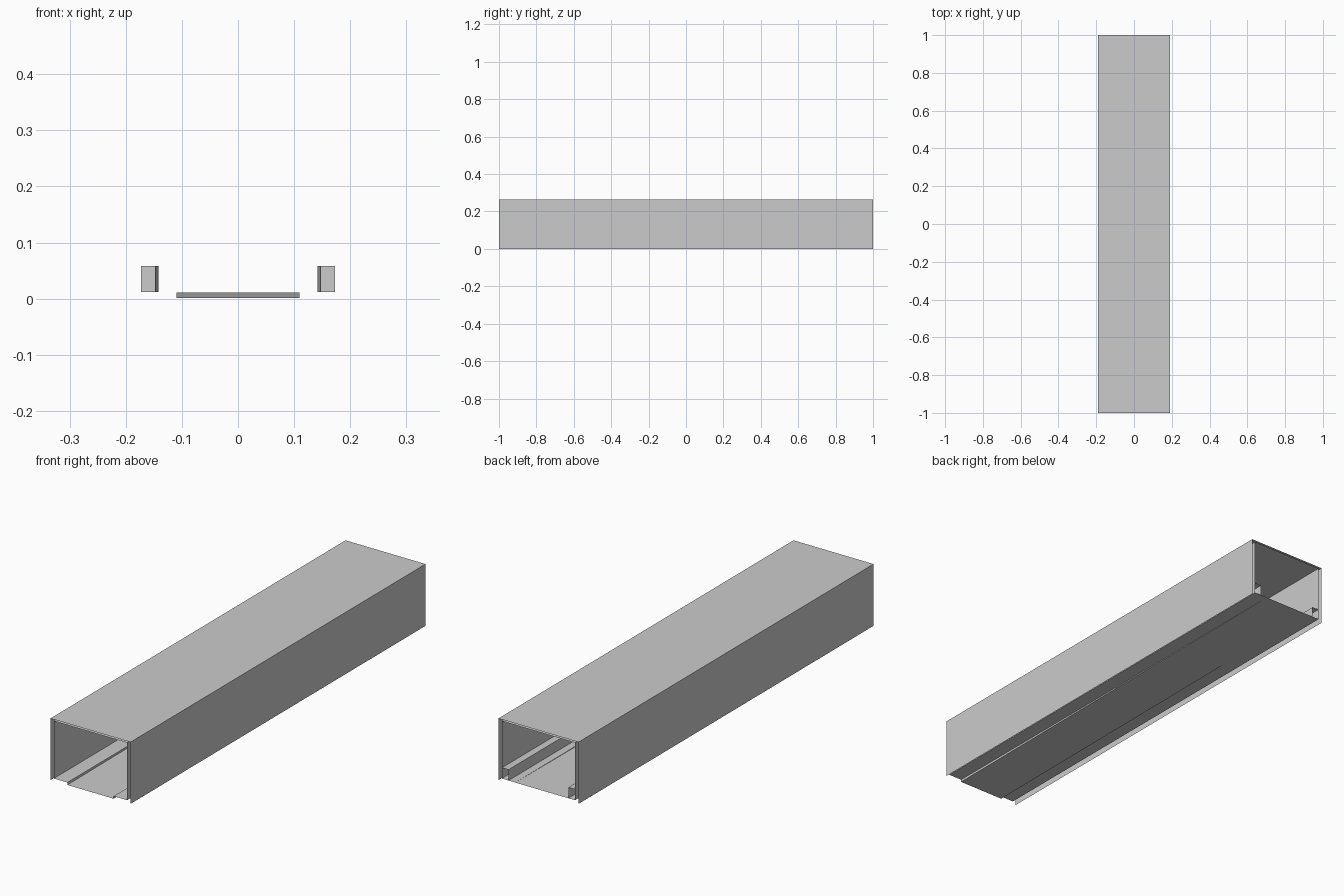
import bpy

if "Cube" in bpy.data.objects:
    bpy.data.objects.remove(bpy.data.objects["Cube"])

def mesh_object(name, verts, faces):
    me = bpy.data.meshes.new(name)
    me.from_pydata(verts, [], faces)
    me.update()
    ob = bpy.data.objects.new(name, me)
    bpy.context.collection.objects.link(ob)
    return ob

def loft(name, front, back, y0=-1.0, y1=1.0):
    """Open sheet between a front and a back (x, z) profile."""
    n = len(front)
    verts = [(x, y0, z) for x, z in front] + [(x, y1, z) for x, z in back]
    faces = [(i, i + 1, n + i + 1, n + i) for i in range(n - 1)]
    return mesh_object(name, verts, faces)

W, H = 0.19, 0.265          # outer half width and height
IW, IH = 0.174, 0.258       # inner half width and ceiling
FLOOR, LOW, LANE = 0.0115, 0.001, 0.11

# thin outer shell, open at both ends and below
outer = [(-W, 0), (-W, H), (W, H), (W, 0)]
loft("outer_shell", outer, outer)

# inner walls and ceiling
inner = [(IW, FLOOR), (IW, IH), (-IW, IH), (-IW, FLOOR)]
loft("inner_lining", inner, inner)

# floor with a recessed lane ramping up to the back
def floor_profile(z):
    return [(-IW, FLOOR), (-LANE, FLOOR), (-LANE, z), (LANE, z), (LANE, FLOOR), (IW, FLOOR)]
loft("ramped_floor", floor_profile(LOW), floor_profile(FLOOR - 0.0003))

# side kerbs along the back half, with a slightly tapered start
Y0, TOP = 0.0, 0.058
for name, s in (("left_kerb", -1), ("right_kerb", 1)):
    plan = [(IW - 0.001, Y0), (0.147, Y0), (0.142, Y0 + 0.1), (0.142, 1), (IW - 0.001, 1)]
    verts = [(s * x, y, z) for z in (FLOOR, TOP) for x, y in plan]
    faces = [(i, i + 1, i + 6, i + 5) for i in range(3)] + [(5, 6, 7, 8, 9)]
    if s > 0:
        faces = [f[::-1] for f in faces]
    mesh_object(name, verts, faces)
